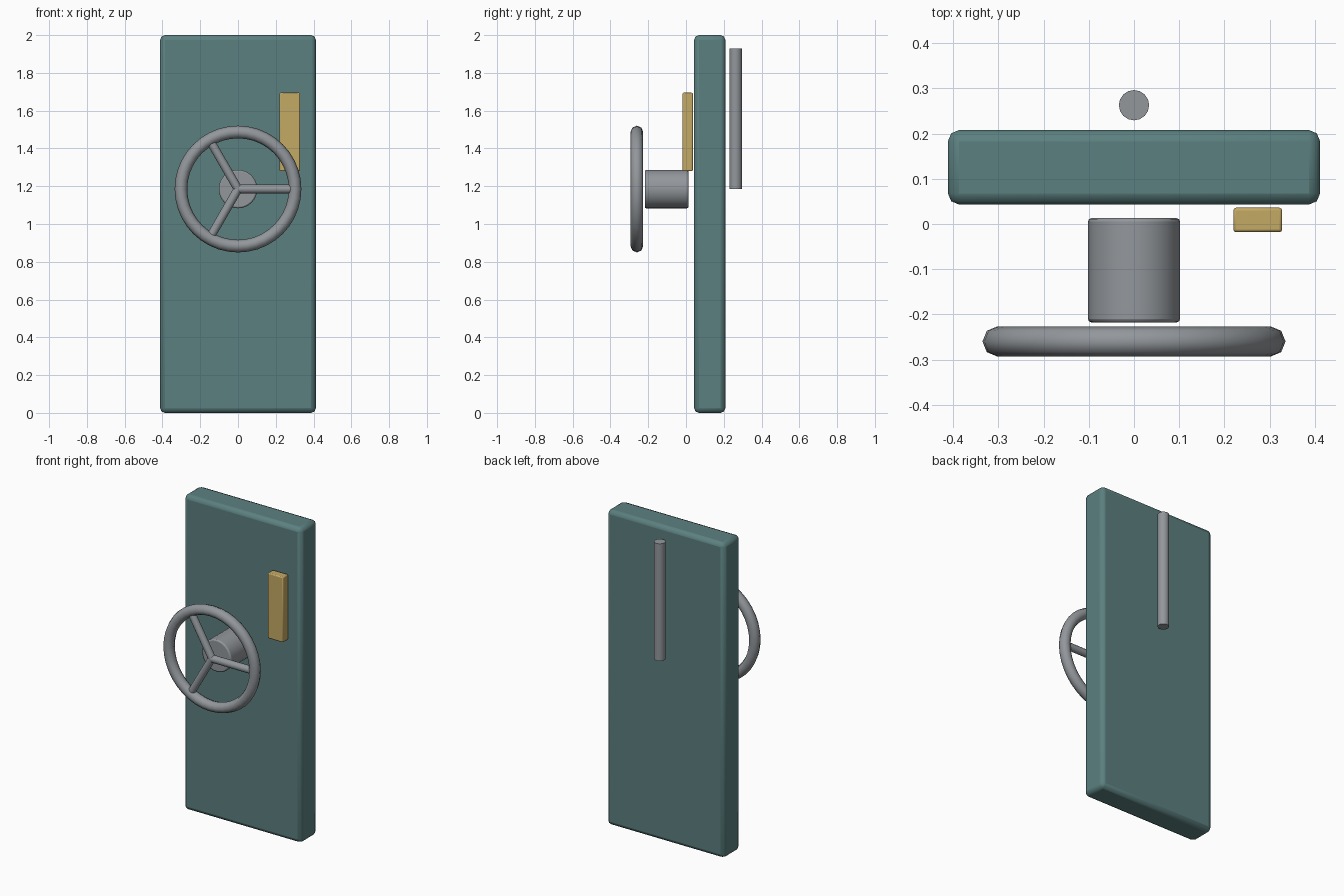
import bpy
import math
from mathutils import Vector

cube = bpy.data.objects.get("Cube")
if cube:
    bpy.data.objects.remove(cube, do_unlink=True)


def material(name, rgb):
    m = bpy.data.materials.new(name)
    m.use_nodes = True
    colour = (*rgb, 1)
    m.diffuse_color = colour
    m.node_tree.nodes["Principled BSDF"].inputs["Base Color"].default_value = colour
    return m


teal = material("teal paint", (0.107, 0.216, 0.216))
steel = material("grey steel", (0.29, 0.31, 0.33))
brass = material("brass", (0.55, 0.40, 0.13))


def finish(name, mat, bevel=0, segments=2):
    """Name, colour, bevel and shade the active object."""
    ob = bpy.context.object
    ob.name = ob.data.name = name
    ob.data.materials.append(mat)
    bpy.ops.object.transform_apply(location=False, rotation=True, scale=True)
    if bevel:
        mod = ob.modifiers.new("Bevel", 'BEVEL')
        mod.width, mod.segments = bevel, segments
        mod.limit_method = 'ANGLE'
        mod.angle_limit = math.radians(40)
    bpy.ops.object.shade_smooth_by_angle(angle=math.radians(35))
    return ob


def box(name, mat, low, high, bevel):
    low, high = Vector(low), Vector(high)
    bpy.ops.mesh.primitive_cube_add(size=1, location=(low + high) / 2)
    bpy.context.object.scale = high - low
    return finish(name, mat, bevel)


def rod(name, mat, start, end, radius, sides, bevel=0):
    start, end = Vector(start), Vector(end)
    axis = end - start
    bpy.ops.mesh.primitive_cylinder_add(
        vertices=sides, radius=radius, depth=axis.length,
        location=(start + end) / 2,
        rotation=axis.to_track_quat('Z', 'Y').to_euler())
    return finish(name, mat, bevel)


# Door slab and the plate on its front
box("door_slab", teal, (-0.412, 0.043, 0), (0.412, 0.208, 2), 0.025)
box("front_plate", brass, (0.22, -0.018, 1.28), (0.328, 0.036, 1.695), 0.006)

# Hub behind the handwheel
hub_z = 1.185
wheel_y = -0.26
rod("wheel_hub", steel, (0, 0.013, hub_z), (0, -0.218, hub_z), 0.102, 32, 0.008)

# Handwheel rim and three spokes
bpy.ops.mesh.primitive_torus_add(
    major_radius=0.302, minor_radius=0.0335, major_segments=40, minor_segments=8,
    location=(0, wheel_y, hub_z), rotation=(math.pi / 2, 0, 0))
rim = finish("wheel_rim", steel)
rim.data.polygons.foreach_set("use_smooth", [True] * len(rim.data.polygons))
rim.data.attributes.remove(rim.data.attributes["sharp_edge"]) if "sharp_edge" in rim.data.attributes else None

centre = Vector((0, wheel_y, hub_z))
for i in range(3):
    a = i * math.tau / 3
    tip = centre + 0.28 * Vector((math.cos(a), 0, math.sin(a)))
    rod(f"wheel_spoke_{i + 1}", steel, centre, tip, 0.023, 12)

# Upright bar at the back
rod("back_bar", steel, (0, 0.263, 1.185), (0, 0.263, 1.93), 0.0335, 16)
